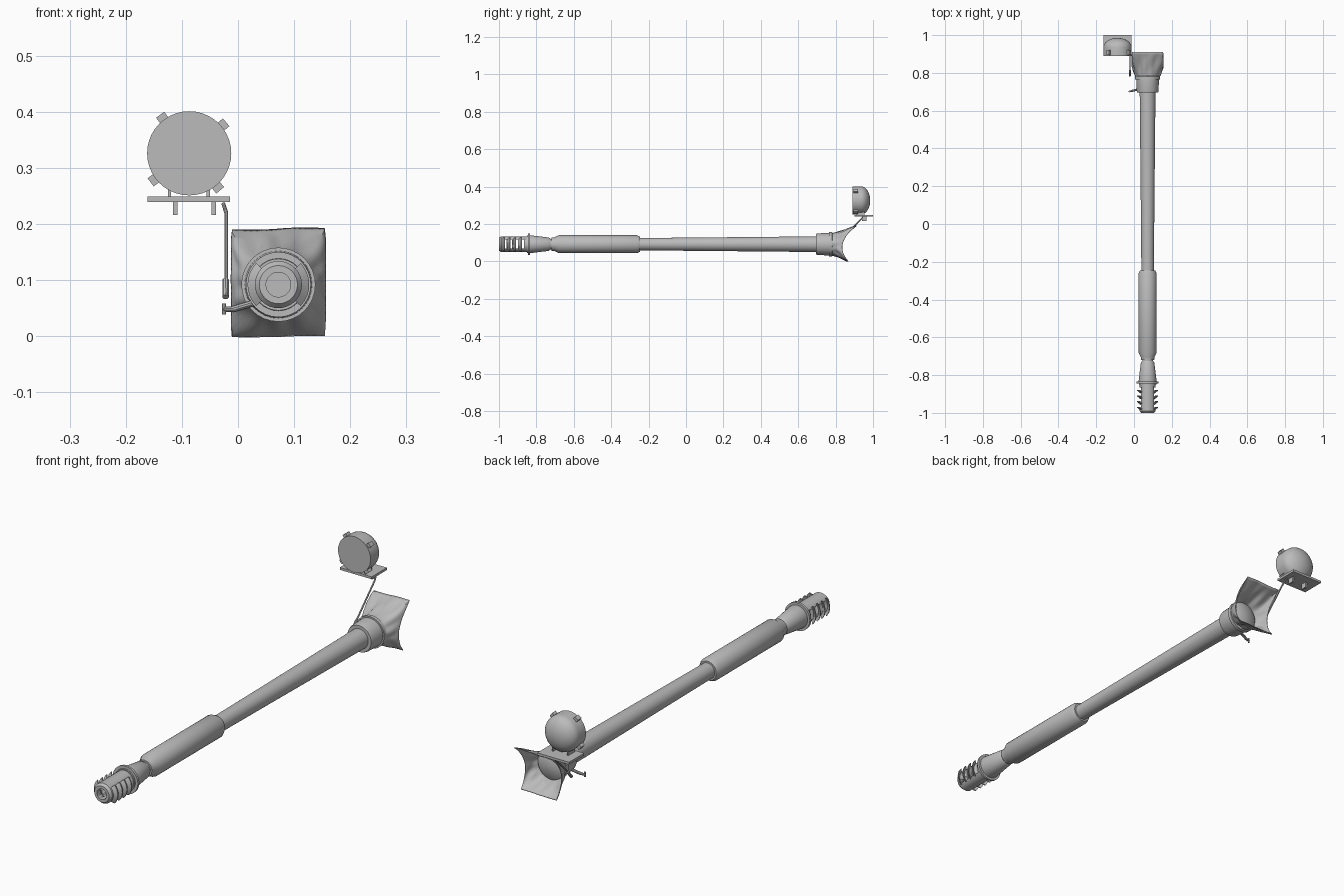
import bpy, bmesh, math
from mathutils import Vector, Matrix

if "Cube" in bpy.data.objects:
    bpy.data.objects.remove(bpy.data.objects["Cube"])

AX, AZ = 0.072, 0.092          # barrel axis
grey = bpy.data.materials.new("painted grey")
grey.diffuse_color = (0.5, 0.5, 0.5, 1)
grey.use_nodes = True
grey.node_tree.nodes["Principled BSDF"].inputs["Base Color"].default_value = grey.diffuse_color


def finish(bm, name, angle=35):
    bmesh.ops.remove_doubles(bm, verts=bm.verts, dist=1e-5)
    bmesh.ops.recalc_face_normals(bm, faces=bm.faces)
    me = bpy.data.meshes.new(name)
    bm.to_mesh(me)
    bm.free()
    me.materials.append(grey)
    ob = bpy.data.objects.new(name, me)
    bpy.context.collection.objects.link(ob)
    bpy.ops.object.select_all(action='DESELECT')
    ob.select_set(True)
    bpy.context.view_layer.objects.active = ob
    bpy.ops.object.shade_smooth_by_angle(angle=math.radians(angle))
    return ob


def lathe(name, profile, cx=AX, cz=AZ, n=32, closed=False):
    """Spin (y, radius) points about a line parallel to y."""
    bm = bmesh.new()
    rings = [[bm.verts.new((cx + r * math.cos(2 * math.pi * i / n), y,
                            cz + r * math.sin(2 * math.pi * i / n)))
              for i in range(n)] for y, r in profile]
    pairs = list(zip(rings, rings[1:] + rings[:1]))
    for a, b in pairs if closed else pairs[:-1]:
        for i in range(n):
            j = (i + 1) % n
            bm.faces.new((a[i], a[j], b[j], b[i]))
    return finish(bm, name)


def add_box(bm, lo, hi, rot=None):
    lo, hi = Vector(lo), Vector(hi)
    m = Matrix.Translation((lo + hi) / 2) @ (rot or Matrix()) @ Matrix.Diagonal((*(hi - lo), 1))
    bmesh.ops.create_cube(bm, size=1, matrix=m)


def boxes(name, items):
    bm = bmesh.new()
    for it in items:
        add_box(bm, *it)
    return finish(bm, name)


def rod(name, a, b, r, n=10):
    a, b = Vector(a), Vector(b)
    bm = bmesh.new()
    m = Matrix.Translation((a + b) / 2) @ (b - a).to_track_quat('Z', 'Y').to_matrix().to_4x4()
    bmesh.ops.create_cone(bm, cap_ends=True, segments=n, radius1=r, radius2=r,
                          depth=(b - a).length, matrix=m)
    return finish(bm, name)


# Barrel tube, bore evacuator, tapered muzzle cone and rear collar
lathe("barrel", [(-.84, 0), (-.84, .027), (-.25, .033), (.1, .036), (.72, .042), (.72, 0)])
lathe("evacuator_sleeve", [(-.72, 0), (-.72, .035), (-.705, .036), (-.68, .048),
                           (-.262, .048), (-.245, .040), (-.245, 0)])
lathe("muzzle_cone", [(-.85, 0), (-.85, .046), (-.835, .048), (-.735, .036), (-.725, .03), (-.725, 0)])
lathe("muzzle_flange", [(-.845, 0), (-.845, .058), (-.835, .058), (-.835, 0)])
lathe("collar", [(.695, 0), (.695, .055), (.705, .058), (.765, .060), (.765, .066),
                 (.78, .066), (.79, .055), (.80, 0)])

# Muzzle brake tube with side slots
brake = lathe("muzzle_brake", [(-1, .022), (-1, .034), (-.99, .042), (-.85, .042), (-.85, .022)],
              closed=True)
slot_y = [-.965, -.935, -.905, -.875]
cut = boxes("slot_cutter", [((AX - .1, y - .009, AZ - .024), (AX + .1, y + .009, AZ + .024))
                            for y in slot_y])
cut.hide_render = True
cut.hide_viewport = True
mod = brake.modifiers.new("slots", 'BOOLEAN')
mod.operation = 'DIFFERENCE'
mod.solver = 'EXACT'
mod.object = cut

# Swept-back baffle fins on both sides of the brake
bm = bmesh.new()
prof = [(-.012, .034), (.004, .055), (.009, .055), (-.004, .034)]
for y0 in slot_y:
    for side in (0, math.pi):
        secs = []
        for k in range(9):
            a = side + math.radians(-44 + 11 * k)
            secs.append([bm.verts.new((AX + r * math.cos(a), y0 - .012 + dy, AZ + r * math.sin(a)))
                         for dy, r in prof])
        for a, b in zip(secs, secs[1:]):
            for i in range(4):
                bm.faces.new((a[i], a[(i + 1) % 4], b[(i + 1) % 4], b[i]))
        bm.faces.new(secs[0])
        bm.faces.new(secs[-1])
finish(bm, "brake_fins")

# Canvas mantlet cover: round at the collar, flaring to a curved square rim
bm = bmesh.new()
N, M = 64, 14
rings = []
for k in range(M + 1):
    t = k / M
    sq = t * t * (3 - 2 * t)
    grow = t ** 1.4
    ring = []
    for i in range(N):
        a = 2 * math.pi * i / N
        c, s = math.cos(a), math.sin(a)
        q = 1 + (1 / max(abs(c), abs(s)) - 1) * sq
        fold = 1 + .035 * math.sin(math.pi * t) * (math.sin(7 * a + 5 * t) + math.sin(11 * a))
        x = AX + (.056 + .026 * t ** .8) * c * q * fold
        dz = (.056 + .038 * grow) * s * q * fold
        ez = .094 * s / max(abs(c), abs(s))
        rim = .838 + 5.8 * ez * ez + .23 * ez
        # corners of the rim sag a little
        z = AZ + .003 * t + dz - .002 * t * math.cos(3 * a)
        ring.append(bm.verts.new((x, .772 + (rim - .772) * t, max(z, 0.001))))
    rings.append(ring)
for a, b in zip(rings, rings[1:]):
    for i in range(N):
        j = (i + 1) % N
        bm.faces.new((a[i], a[j], b[j], b[i]))
cover = finish(bm, "mantlet_cover", 50)
sol = cover.modifiers.new("thickness", 'SOLIDIFY')
sol.thickness = .003
sol.offset = 0 - 1

# Searchlight drum with domed back
SX, SZ, SR = -.087, .326, .075
dome = [(.935 + .05 * math.sin(math.radians(a)), SR * math.cos(math.radians(a)))
        for a in range(0, 91, 10)]
lathe("searchlight", [(.89, 0), (.89, SR)] + dome, SX, SZ, 40)

# Rim clips around the lamp
clips = []
for ang in (40, 127, 217, 310):
    a = math.radians(ang)
    c = Vector((SX + .077 * math.cos(a), .908, SZ + .077 * math.sin(a)))
    h = Vector((.009, .012, .009))
    clips.append((c - h, c + h, Matrix.Rotation(-a, 4, 'Y')))
boxes("rim_clips", clips)

# Base plate, lamp feet and lower lugs
boxes("lamp_plate", [((-.161, .9, .239), (-.014, 1, .249))])
boxes("lamp_feet", [((x - .003, .91, .245), (x + .003, .955, .275)) for x in (-.122, -.053)])
boxes("plate_lugs", [((x - .004, .94, .216), (x + .004, .965, .241)) for x in (-.112, -.043)])

# Support rod beside the cover, with socket and bent tip
rod("support_rod", (-.021, .785, .075), (-.021, .93, .22), .0035)
rod("rod_socket", (-.022, .785, .07), (-.022, .812, .10), .006)
rod("rod_tip", (-.021, .93, .22), (-.026, .945, .236), .0035)

# Small hooked bracket low on the collar
rod("bracket_arm", (.03, .715, .06), (-.01, .705, .048), .006)
rod("bracket_pin", (-.005, .705, .048), (-.026, .702, .048), .005)
rod("bracket_hook", (-.025, .702, .039), (-.025, .702, .058), .004)
